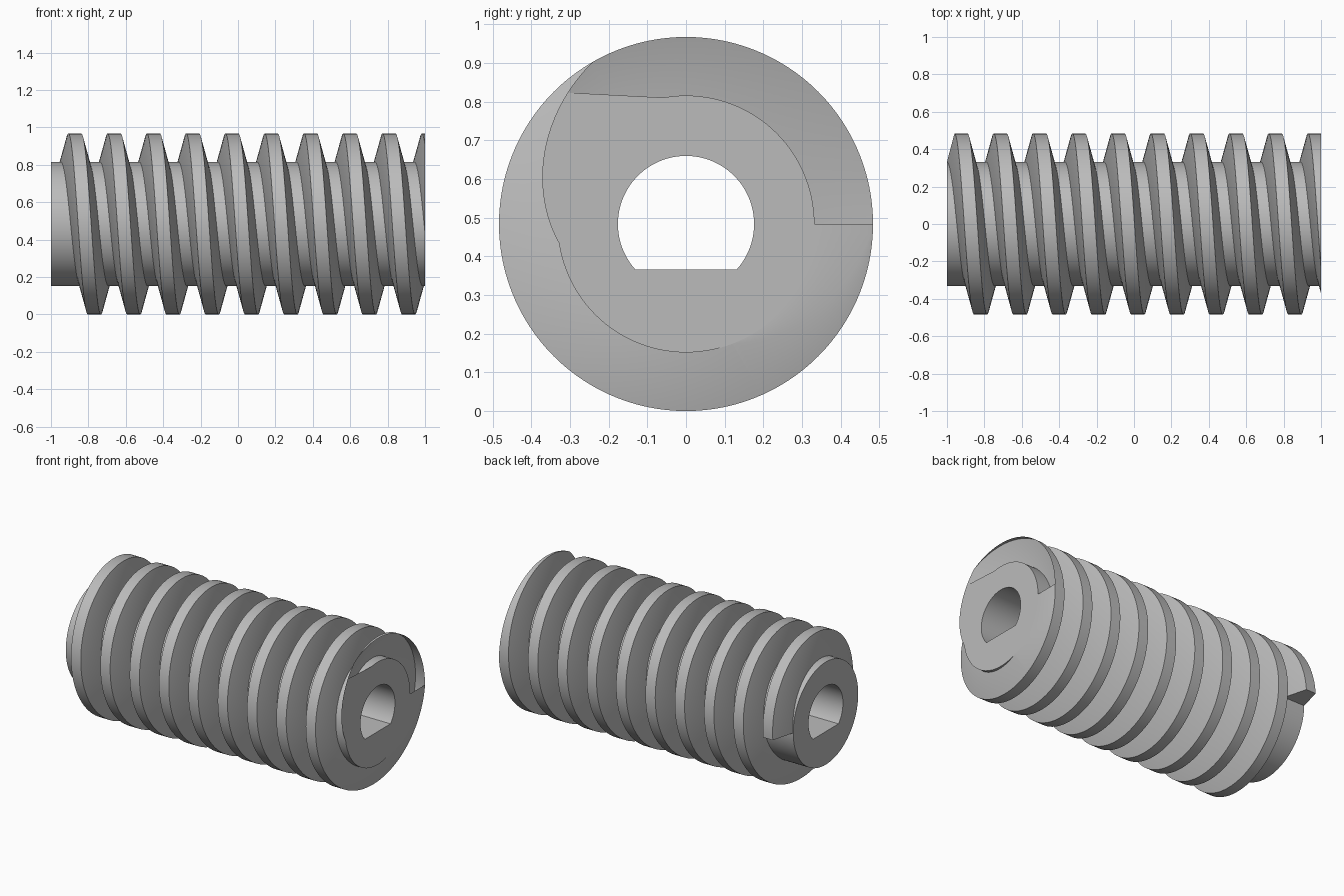
import bpy
import bmesh
from math import sin, cos, pi

SEGS = 120                     # sides per turn
AXIS_Z = 0.4835
OUTER, ROOT, BORE = 0.4835, 0.332, 0.176
FLAT = BORE * sin(pi * 42 / 180)   # distance of the bore flat below the axis
PITCH, TURNS = 0.21, 9.75

cube = bpy.data.objects.get("Cube")
if cube:
    bpy.data.objects.remove(cube, do_unlink=True)

steel = bpy.data.materials.new("plain_grey")
steel.use_nodes = True
GREY = (0.5, 0.5, 0.5, 1)
steel.diffuse_color = GREY
steel.node_tree.nodes["Principled BSDF"].inputs["Base Color"].default_value = GREY


def point(x, radius, angle):
    return (x, radius * cos(angle), AXIS_Z + radius * sin(angle))


def bridge(bm, a, b):
    """Join two closed rings of vertices with quads."""
    n = len(a)
    for i in range(n):
        j = (i + 1) % n
        bm.faces.new((a[i], a[j], b[j], b[i]))


def finish(name, bm):
    bmesh.ops.recalc_face_normals(bm, faces=bm.faces)
    mesh = bpy.data.meshes.new(name)
    bm.to_mesh(mesh)
    bm.free()
    mesh.materials.append(steel)
    obj = bpy.data.objects.new(name, mesh)
    bpy.context.collection.objects.link(obj)
    bpy.ops.object.select_all(action='DESELECT')
    obj.select_set(True)
    bpy.context.view_layer.objects.active = obj
    bpy.ops.object.shade_smooth_by_angle(angle=pi / 6)
    return obj


def bore_radius(angle):
    down = -sin(angle)
    return min(BORE, FLAT / down) if down > 0.01 else BORE


# Core tube with a D-shaped bore
bm = bmesh.new()
angles = [2 * pi * i / SEGS for i in range(SEGS)]
rings = []
for x, outside in ((-1, True), (1, True), (1, False), (-1, False)):
    rings.append([bm.verts.new(point(x, ROOT if outside else bore_radius(a), a))
                  for a in angles])
for k in range(4):
    bridge(bm, rings[k], rings[(k + 1) % 4])
finish("core_shaft", bm)

# Trapezoid thread swept along a helix, starting with a square end
profile = [(-1, ROOT - 0.007), (-1, ROOT), (-0.96, OUTER),
           (-0.89, OUTER), (-0.85, ROOT), (-0.85, ROOT - 0.007)]
bm = bmesh.new()
sections = []
for i in range(int(TURNS * SEGS) + 1):
    sections.append([bm.verts.new(point(x + PITCH * i / SEGS, r, 2 * pi * i / SEGS))
                     for x, r in profile])
for a, b in zip(sections, sections[1:]):
    bridge(bm, a, b)
bm.faces.new(sections[0])
bm.faces.new(sections[-1])

# Trim the thread flush with the far end of the shaft and cap it
cut = bmesh.ops.bisect_plane(bm, geom=bm.verts[:] + bm.edges[:] + bm.faces[:],
                             plane_co=(1, 0, 0), plane_no=(1, 0, 0),
                             clear_outer=True)
rim = [e for e in cut["geom_cut"] if isinstance(e, bmesh.types.BMEdge)]
bmesh.ops.triangle_fill(bm, edges=rim, use_beauty=True)
finish("helical_thread", bm)
